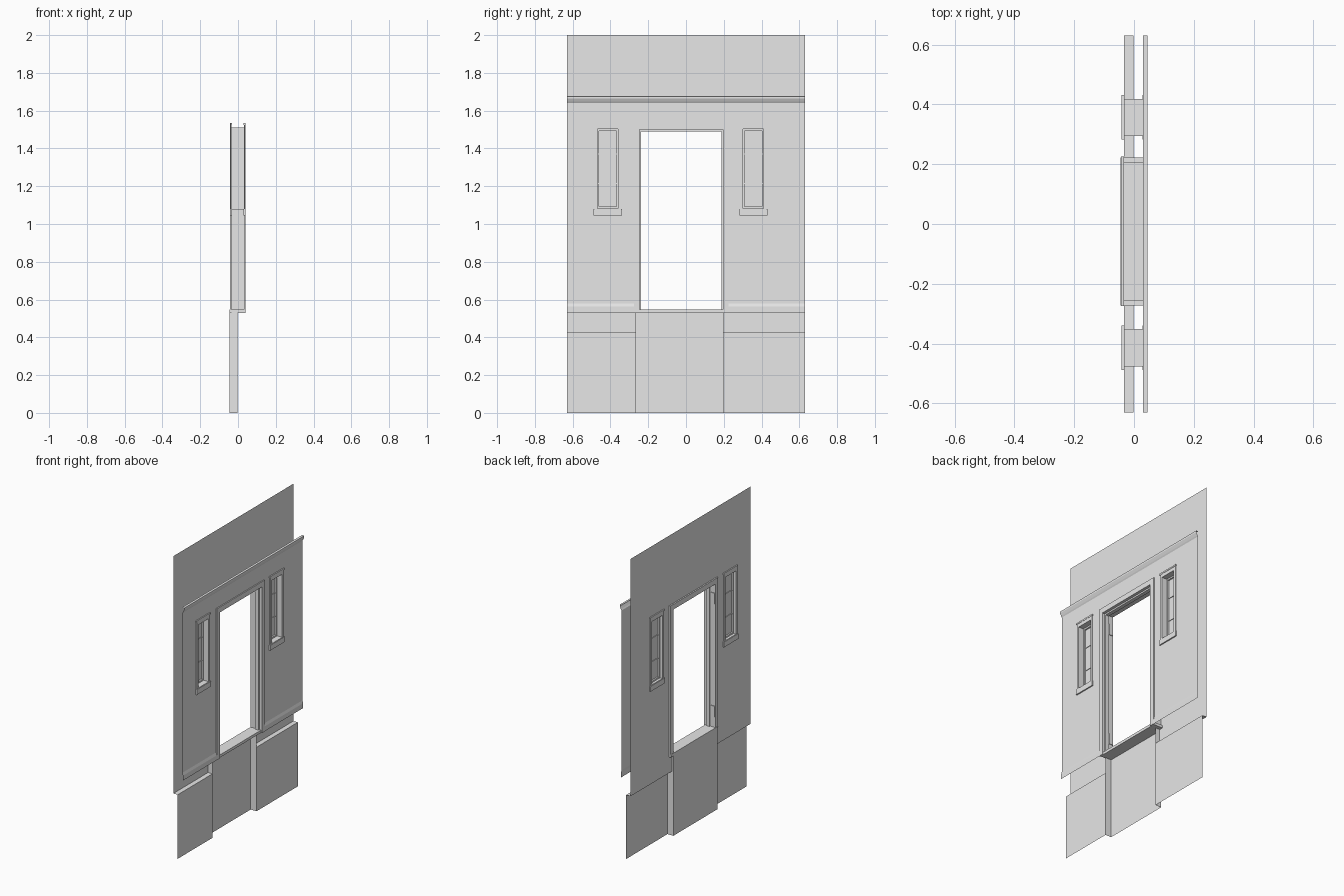
import bpy
import bmesh

if "Cube" in bpy.data.objects:
    bpy.data.objects.remove(bpy.data.objects["Cube"], do_unlink=True)


def material(name, value):
    mat = bpy.data.materials.new(name)
    mat.use_nodes = True
    colour = (value, value, value, 1)
    mat.diffuse_color = colour
    mat.node_tree.nodes["Principled BSDF"].inputs["Base Color"].default_value = colour
    return mat


GREY = material("plain grey", 0.8)
GLASS = material("pale glass", 0.98)


def finish(name, bm, mat=GREY):
    mesh = bpy.data.meshes.new(name)
    bm.to_mesh(mesh)
    bm.free()
    mesh.materials.append(mat)
    obj = bpy.data.objects.new(name, mesh)
    bpy.context.collection.objects.link(obj)
    return obj


def add_box(bm, x, y, z):
    """Box from three (low, high) ranges."""
    made = bmesh.ops.create_cube(bm, size=1)["verts"]
    for v in made:
        v.co = [r[0] if c < 0 else r[1] for c, r in zip(v.co, (x, y, z))]


def box(name, x, y, z, mat=GREY):
    bm = bmesh.new()
    add_box(bm, x, y, z)
    return finish(name, bm, mat)


def ring(name, x, outer, inner):
    """Rectangular frame; outer and inner are (y0, y1, z0, z1)."""
    a, b, c, d = outer
    e, f, g, h = inner
    bm = bmesh.new()
    for y, z in (((a, e), (c, d)), ((f, b), (c, d)), ((e, f), (c, g)), ((e, f), (h, d))):
        if y[1] > y[0] and z[1] > z[0]:
            add_box(bm, x, y, z)
    return finish(name, bm)


def wall_sheet(name, profile, holes, flip):
    """Open sheet along y following an (x, z) profile, with rectangular holes."""
    ys = sorted({-HALF, HALF, *(v for h in holes for v in h[:2])})
    x_at = dict((z, x) for x, z in profile)
    levels = sorted({z for _, z in profile} | {v for h in holes for v in h[2:]
                                               if v > profile[0][1]})
    for z in levels:
        x_at.setdefault(z, FLAT[name])
    bm = bmesh.new()
    for y0, y1 in zip(ys, ys[1:]):
        for z0, z1 in zip(levels, levels[1:]):
            y, z = (y0 + y1) / 2, (z0 + z1) / 2
            if any(h[0] < y < h[1] and h[2] < z < h[3] for h in holes):
                continue
            pts = [(x_at[z0], y0, z0), (x_at[z0], y1, z0),
                   (x_at[z1], y1, z1), (x_at[z1], y0, z1)]
            bm.faces.new([bm.verts.new(p) for p in (pts[::-1] if flip else pts)])
    bmesh.ops.remove_doubles(bm, verts=bm.verts, dist=0.0001)
    return finish(name, bm)


HALF = 0.63
FLOOR, LEDGE, HEAD = 0.53, 0.425, 1.535
FLAT = {"outer_wall": -0.034, "inner_wall": 0.032}
STOOP = (-0.265, 0.197)
WINDOWS = {"right_window": -0.414, "left_window": 0.357}

# Two wall skins with a doorway and two window openings
window_holes = [(c - 0.06, c + 0.06, 1.075, 1.51) for c in WINDOWS.values()]
door_hole = (-0.255, 0.205, FLOOR, 1.51)
wall_sheet("outer_wall", [(-0.034, LEDGE), (-0.034, 2)],
           window_holes + [door_hole, (*STOOP, LEDGE, FLOOR)], True)
# The inner skin carries a baseboard at the foot and a moulding at the top
wall_sheet("inner_wall",
           [(0.037, FLOOR), (0.037, 0.562), (0.032, 0.58), (0.032, 1.64),
            (0.037, 1.648), (0.045, 1.665), (0.045, 1.676), (0.030, 1.677)],
           window_holes + [door_hole], False)

# Foundation: side panels, with the middle bay pushed outwards
bm = bmesh.new()
SIDE, BAY = -0.002, -0.045


def quad(*pts):
    bm.faces.new([bm.verts.new(p) for p in pts])


plan = [(SIDE, -HALF, LEDGE), (SIDE, STOOP[0], FLOOR), (BAY, STOOP[0], FLOOR),
        (BAY, STOOP[1], FLOOR), (SIDE, STOOP[1], LEDGE), (SIDE, HALF, LEDGE)]
tops = [LEDGE, FLOOR, FLOOR, FLOOR, LEDGE]
for (xa, ya, _), (xb, yb, _), top in zip(plan, plan[1:], tops):
    quad((xa, ya, 0), (xb, yb, 0), (xb, yb, top), (xa, ya, top))
for y0, y1 in ((-HALF, STOOP[0]), (STOOP[1], HALF)):
    quad((FLAT["outer_wall"], y0, LEDGE), (SIDE, y0, LEDGE),
         (SIDE, y1, LEDGE), (FLAT["outer_wall"], y1, LEDGE))
quad((BAY, STOOP[1], LEDGE), (SIDE, STOOP[1], LEDGE),
     (SIDE, STOOP[1], FLOOR), (BAY, STOOP[1], FLOOR))
finish("foundation", bm)

# Door frame: jambs, casing on both faces, stop and sill
DOOR_OPEN = (-0.247, 0.195, FLOOR, 1.5)
ring("door_jamb", (-0.043, 0.037), (-0.257, 0.207, FLOOR, 1.512), DOOR_OPEN)
ring("door_inner_casing", (0.032, 0.039), (-0.275, 0.226, FLOOR, HEAD), DOOR_OPEN)
ring("door_outer_casing", (-0.043, -0.034), (-0.275, 0.226, FLOOR, HEAD), DOOR_OPEN)
ring("door_stop", (-0.005, 0.02), DOOR_OPEN, (-0.239, 0.187, FLOOR, 1.49))
box("door_sill", (-0.045, 0.032), (-0.272, 0.222), (FLOOR, 0.548))
for name, z in (("upper_hinge", 1.405), ("lower_hinge", 0.655)):
    box(name, (-0.04, -0.012), (-0.248, -0.243), (z - 0.035, z + 0.035))

# Windows: lining, casings, sills, sash, glazing bars and glass
for name, c in WINDOWS.items():
    def span(half):
        return (c - half, c + half)

    opening = (*span(0.054), 1.083, 1.502)
    ring(name + "_lining", (-0.038, 0.034), (*span(0.062), 1.073, 1.512), opening)
    for side, x in (("inner", (0.032, 0.037)), ("outer", (-0.039, -0.034))):
        ring(name + "_" + side + "_casing", x, (*span(0.07), 1.075, 1.53), opening)
        box(name + "_" + side + "_head", (x[0] - 0.002, x[1] + 0.002),
            span(0.075), (1.525, HEAD))
        box(name + "_" + side + "_sill", (x[0] - 0.003, x[1] + 0.003),
            span(0.075), (1.045, 1.08))
    ring(name + "_sash", (-0.022, 0.0), opening, (*span(0.046), 1.093, 1.492))
    for i, z in enumerate((1.215, 1.37)):
        box(f"{name}_bar_{i + 1}", (-0.016, -0.006), span(0.047), (z - 0.003, z + 0.003))
    box(name + "_glass", (-0.012, -0.010), span(0.048), (1.09, 1.495), GLASS)
